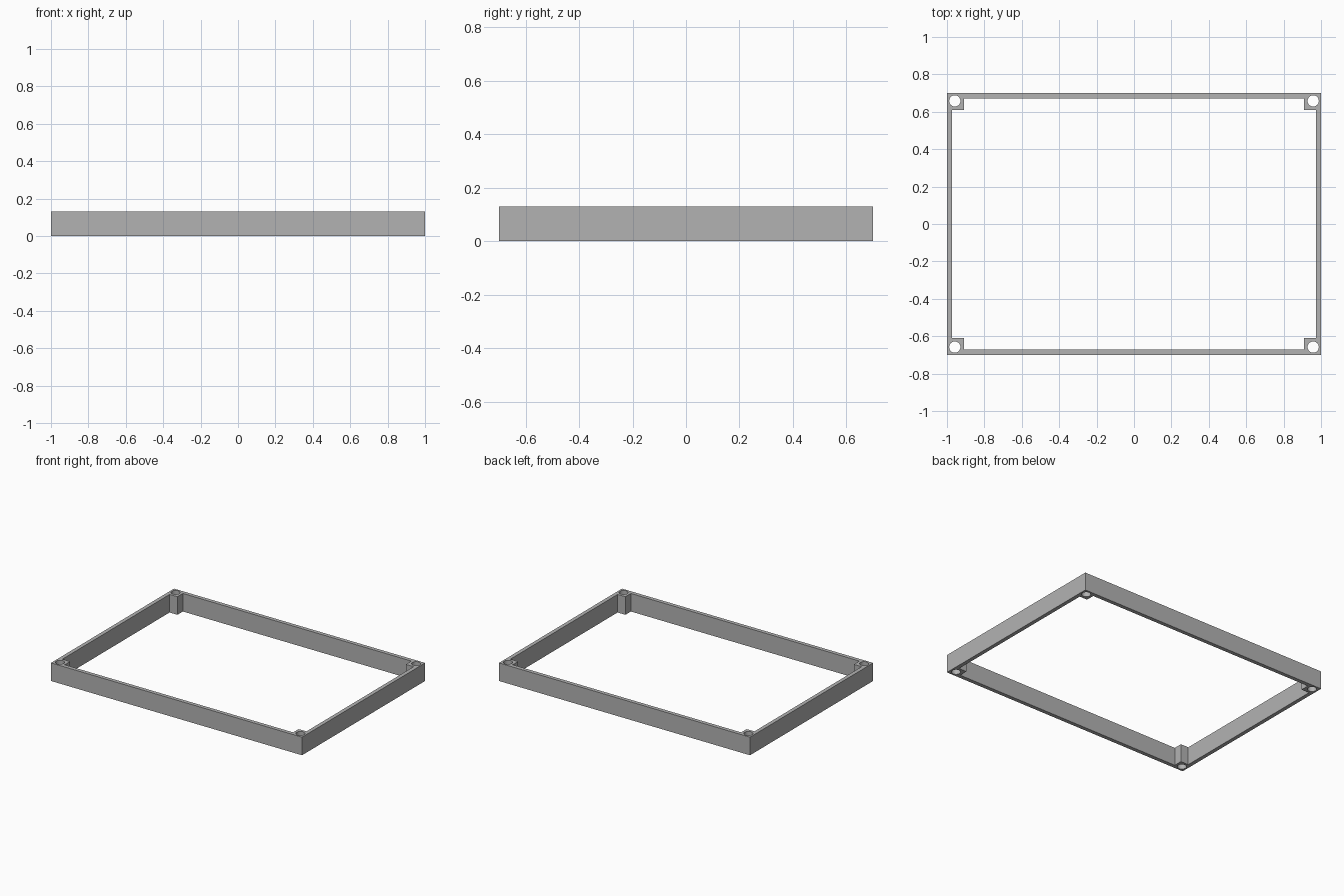
import bpy
import bmesh
from mathutils import Matrix, Vector

if "Cube" in bpy.data.objects:
    bpy.data.objects.remove(bpy.data.objects["Cube"], do_unlink=True)

HALF_X, HALF_Y, HEIGHT = 1.0, 0.7, 0.13
WALL, POST = 0.028, 0.09
HOLE_INSET, HOLE_RADIUS = 0.042, 0.03

grey = bpy.data.materials.new("mid grey")
grey.use_nodes = True
colour = (0.45, 0.45, 0.45, 1)
grey.diffuse_color = colour
grey.node_tree.nodes["Principled BSDF"].inputs["Base Color"].default_value = colour


def make_object(name, bm):
    mesh = bpy.data.meshes.new(name)
    bm.to_mesh(mesh)
    bm.free()
    mesh.materials.append(grey)
    obj = bpy.data.objects.new(name, mesh)
    bpy.context.collection.objects.link(obj)
    return obj


def prism(bm, points, z0, z1):
    """Extrude a closed outline from z0 up to z1."""
    face = bm.faces.new([bm.verts.new((x, y, z0)) for x, y in points])
    top = bmesh.ops.extrude_face_region(bm, geom=[face])["geom"]
    moved = [v for v in top if isinstance(v, bmesh.types.BMVert)]
    bmesh.ops.translate(bm, verts=moved, vec=Vector((0, 0, z1 - z0)))
    bmesh.ops.recalc_face_normals(bm, faces=bm.faces)


def cut(obj, cutter):
    mod = obj.modifiers.new(cutter.name, "BOOLEAN")
    mod.operation = "DIFFERENCE"
    mod.solver = "EXACT"
    mod.object = cutter
    cutter.hide_render = True
    cutter.hide_set(True)


# Outer body of the frame
bm = bmesh.new()
prism(bm, [(-HALF_X, -HALF_Y), (HALF_X, -HALF_Y), (HALF_X, HALF_Y), (-HALF_X, HALF_Y)], 0, HEIGHT)
frame = make_object("frame", bm)

# Opening, notched so a square post stays in each corner
wx, wy = HALF_X - WALL, HALF_Y - WALL
px, py = HALF_X - POST, HALF_Y - POST
corner = [(wx, py), (px, py), (px, wy)]
outline = []
for sx, sy in ((1, 1), (-1, 1), (-1, -1), (1, -1)):
    part = [(sx * x, sy * y) for x, y in corner]
    outline += part if sx * sy > 0 else part[::-1]
bm = bmesh.new()
prism(bm, outline, -0.1, HEIGHT + 0.1)
opening = make_object("opening_cutter", bm)

# Screw holes through the corner posts
bm = bmesh.new()
for sx in (-1, 1):
    for sy in (-1, 1):
        place = Matrix.Translation((sx * (HALF_X - HOLE_INSET), sy * (HALF_Y - HOLE_INSET), HEIGHT / 2))
        bmesh.ops.create_cone(bm, cap_ends=True, segments=32, radius1=HOLE_RADIUS,
                              radius2=HOLE_RADIUS, depth=HEIGHT + 0.2, matrix=place)
holes = make_object("hole_cutter", bm)

cut(frame, opening)
cut(frame, holes)

# Apply the cuts and remove the cutters
bpy.context.view_layer.objects.active = frame
frame.select_set(True)
for mod in list(frame.modifiers):
    bpy.ops.object.modifier_apply(modifier=mod.name)
for helper in (opening, holes):
    bpy.data.objects.remove(helper, do_unlink=True)
bpy.ops.object.shade_smooth_by_angle()
